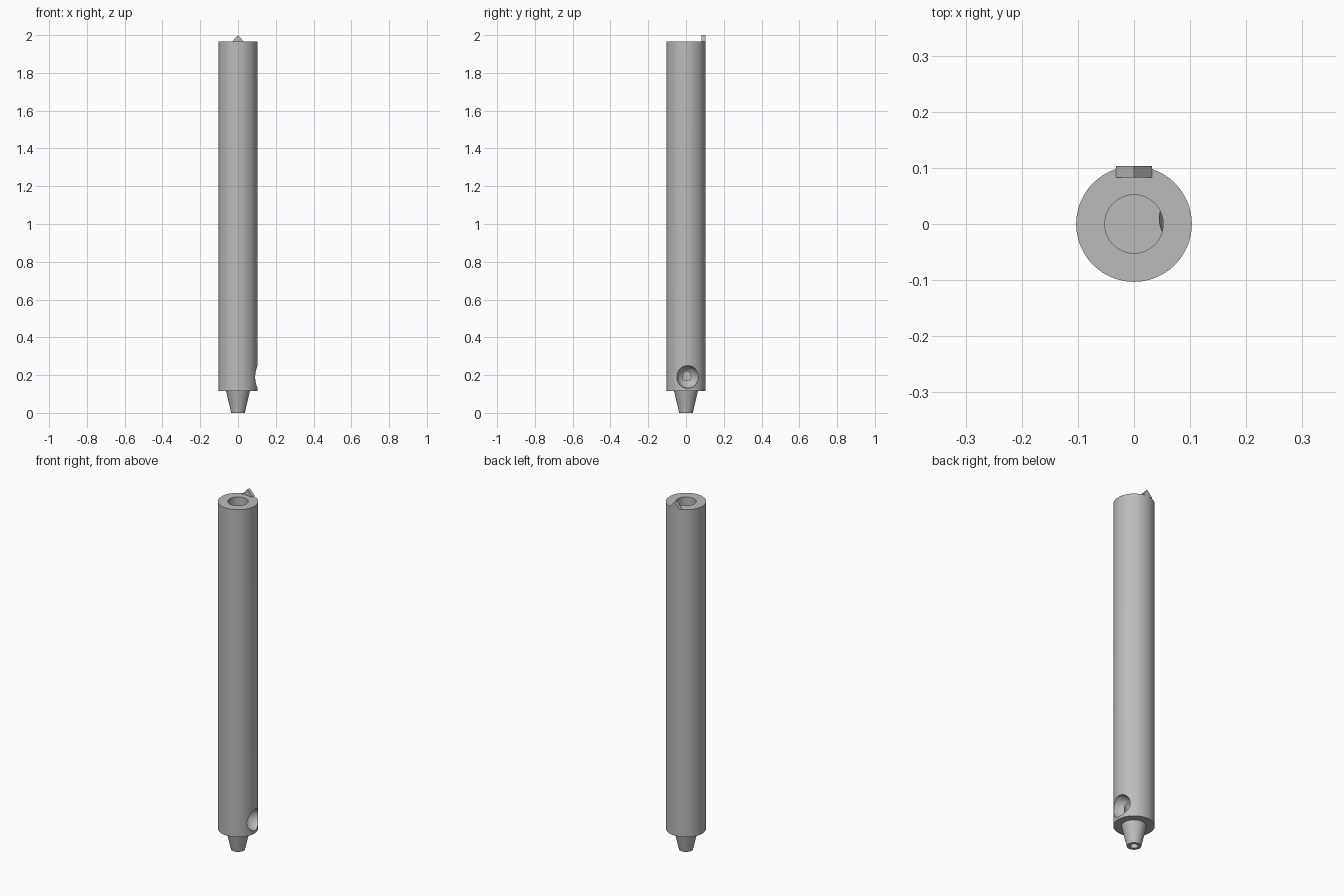
import bpy, bmesh, math
from mathutils import Vector

if "Cube" in bpy.data.objects:
    bpy.data.objects.remove(bpy.data.objects["Cube"])

grey = bpy.data.materials.new("plain grey")
grey.use_nodes = True
grey.diffuse_color = (0.5, 0.5, 0.5, 1)
grey.node_tree.nodes["Principled BSDF"].inputs["Base Color"].default_value = (0.5, 0.5, 0.5, 1)


def finish(name, bm):
    bmesh.ops.remove_doubles(bm, verts=bm.verts, dist=1e-5)
    bmesh.ops.recalc_face_normals(bm, faces=bm.faces)
    mesh = bpy.data.meshes.new(name)
    bm.to_mesh(mesh)
    bm.free()
    mesh.materials.append(grey)
    obj = bpy.data.objects.new(name, mesh)
    bpy.context.collection.objects.link(obj)
    return obj


def lathe(name, profile, steps=96):
    # Turn a (radius, height) outline around the z axis
    bm = bmesh.new()
    verts = [bm.verts.new((r, 0, z)) for r, z in profile]
    edges = [bm.edges.new(pair) for pair in zip(verts, verts[1:])]
    bmesh.ops.spin(bm, geom=verts + edges, cent=(0, 0, 0), axis=(0, 0, 1),
                   angle=math.tau, steps=steps)
    return finish(name, bm)


def smooth(obj):
    bpy.ops.object.select_all(action="DESELECT")
    obj.select_set(True)
    bpy.context.view_layer.objects.active = obj
    bpy.ops.object.shade_smooth_by_angle(angle=math.radians(30))


# Long tube with a blind bore open at the top
bottom, top, radius, bore, floor = 0.115, 1.965, 0.103, 0.052, 0.175
tube = lathe("tube", [(0, floor), (bore, floor), (bore, top), (radius, top),
                      (radius, bottom), (0, bottom)])

# Round scoop in the left side, breaking through to the bore
bm = bmesh.new()
bmesh.ops.create_uvsphere(bm, u_segments=48, v_segments=32, radius=0.06)
bmesh.ops.translate(bm, verts=bm.verts, vec=Vector((0.103, 0.01, 0.19)))
cutter = finish("scoop_cutter", bm)
cutter.hide_render = True
cutter.hide_set(True)
cut = tube.modifiers.new("scoop", "BOOLEAN")
cut.operation = "DIFFERENCE"
cut.solver = "EXACT"
cut.object = cutter
bpy.context.view_layer.objects.active = tube
bpy.ops.object.modifier_apply(modifier=cut.name)
bpy.data.objects.remove(cutter)
smooth(tube)

# Tapered nozzle with a small hole in its tip
nozzle = lathe("nozzle", [(0, 0.1), (0.02, 0.1), (0.02, 0), (0.036, 0),
                          (0.063, bottom), (0, bottom)], steps=64)
smooth(nozzle)

# Triangular tooth on the back of the rim
bm = bmesh.new()
tri = bm.faces.new([bm.verts.new((x, 0.083, z))
                    for x, z in ((-0.032, top), (0.032, top), (0, 2))])
side = bmesh.ops.extrude_face_region(bm, geom=[tri], use_keep_orig=True)
bmesh.ops.translate(bm, vec=(0, 0.02, 0),
                    verts=[v for v in side["geom"] if isinstance(v, bmesh.types.BMVert)])
finish("rim_tooth", bm)
